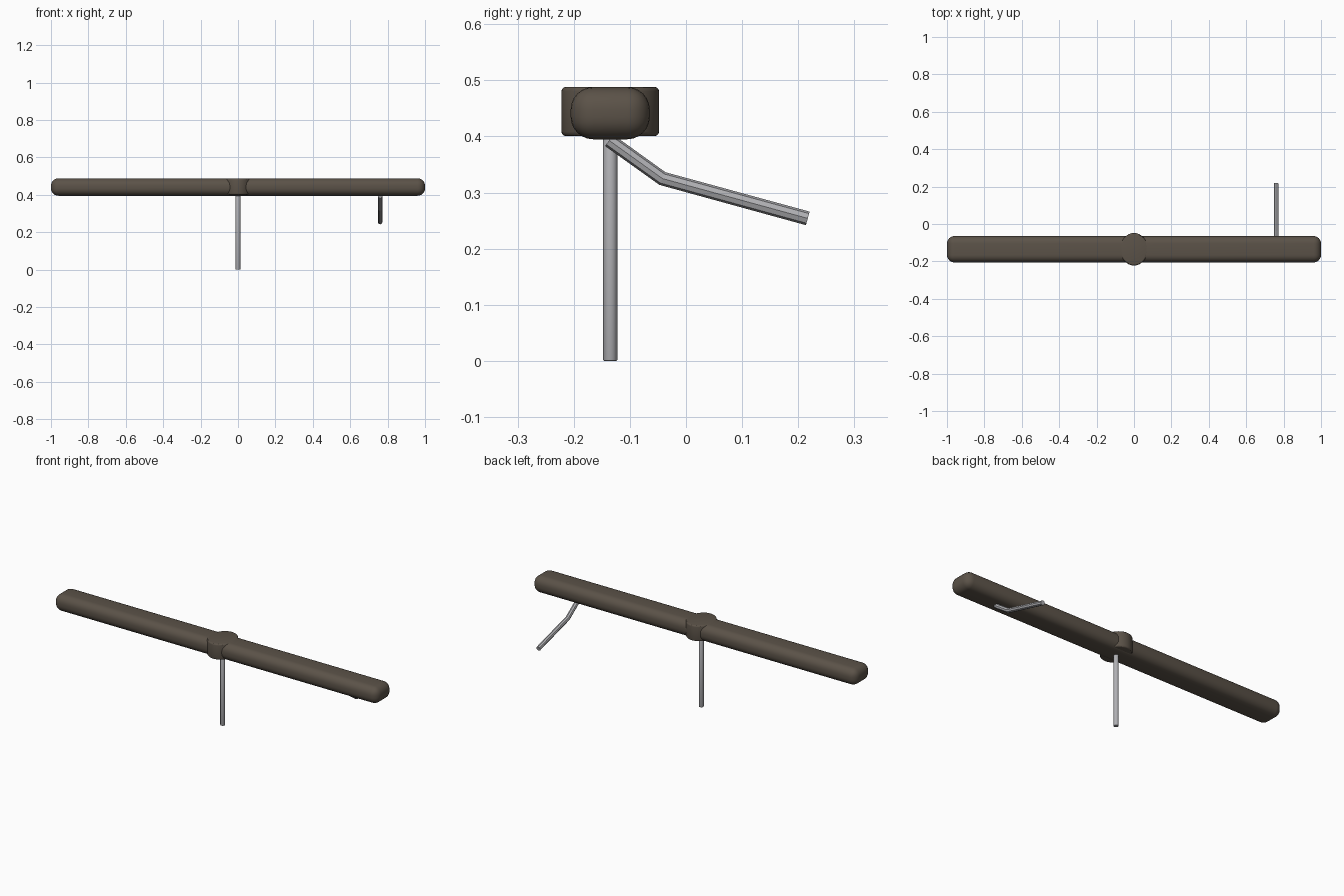
import bpy

if "Cube" in bpy.data.objects:
    bpy.data.objects.remove(bpy.data.objects["Cube"], do_unlink=True)


def material(name, rgb):
    mat = bpy.data.materials.new(name)
    mat.use_nodes = True
    mat.diffuse_color = (*rgb, 1)
    mat.node_tree.nodes["Principled BSDF"].inputs["Base Color"].default_value = (*rgb, 1)
    return mat


brown = material("dark brown", (0.105, 0.085, 0.065))
steel = material("grey steel", (0.44, 0.44, 0.46))
BAR_Y = -0.135


def finish(name, mat, bevel=0, segments=3):
    """Name the active object, round its edges and shade it."""
    obj = bpy.context.object
    obj.name = obj.data.name = name
    obj.data.materials.append(mat)
    bpy.ops.object.transform_apply(location=False, rotation=False, scale=True)
    if bevel:
        mod = obj.modifiers.new("rounded edges", 'BEVEL')
        mod.width = bevel
        mod.segments = segments
        mod.limit_method = 'ANGLE'
        bpy.ops.object.modifier_apply(modifier=mod.name)
    bpy.ops.object.shade_smooth_by_angle()
    return obj


# Long rounded bar
bpy.ops.mesh.primitive_cube_add(size=1, location=(0, BAR_Y, 0.4415))
bpy.context.object.scale = (2, 0.141, 0.093)
finish("crossbar", brown, 0.04, 6)

# Oval hub around the middle of the bar
bpy.ops.mesh.primitive_cylinder_add(vertices=48, radius=1, depth=1,
                                    location=(0, BAR_Y, 0.4445))
bpy.context.object.scale = (0.074, 0.087, 0.088)
finish("hub", brown, 0.008)

# Upright post
bpy.ops.mesh.primitive_cylinder_add(vertices=24, radius=0.0125, depth=0.42,
                                    location=(0, BAR_Y, 0.21))
finish("post", steel, 0.002, 2)

# Bent lever under the left end, swept along a path
path = [(0.76, -0.137, 0.393), (0.76, -0.042, 0.325), (0.76, 0.217, 0.254)]
curve = bpy.data.curves.new("lever", 'CURVE')
curve.dimensions = '3D'
curve.bevel_depth = 0.0125
curve.bevel_resolution = 2
curve.use_fill_caps = True
spline = curve.splines.new('POLY')
spline.points.add(len(path) - 1)
for point, co in zip(spline.points, path):
    point.co = (*co, 1)
lever = bpy.data.objects.new("lever", curve)
bpy.context.collection.objects.link(lever)
bpy.ops.object.select_all(action='DESELECT')
lever.select_set(True)
bpy.context.view_layer.objects.active = lever
bpy.ops.object.convert(target='MESH')
lever = bpy.context.object
lever.name = "lever"
lever.data.materials.clear()
lever.data.materials.append(steel)
for face in lever.data.polygons:
    face.material_index = 0
    face.use_smooth = False
